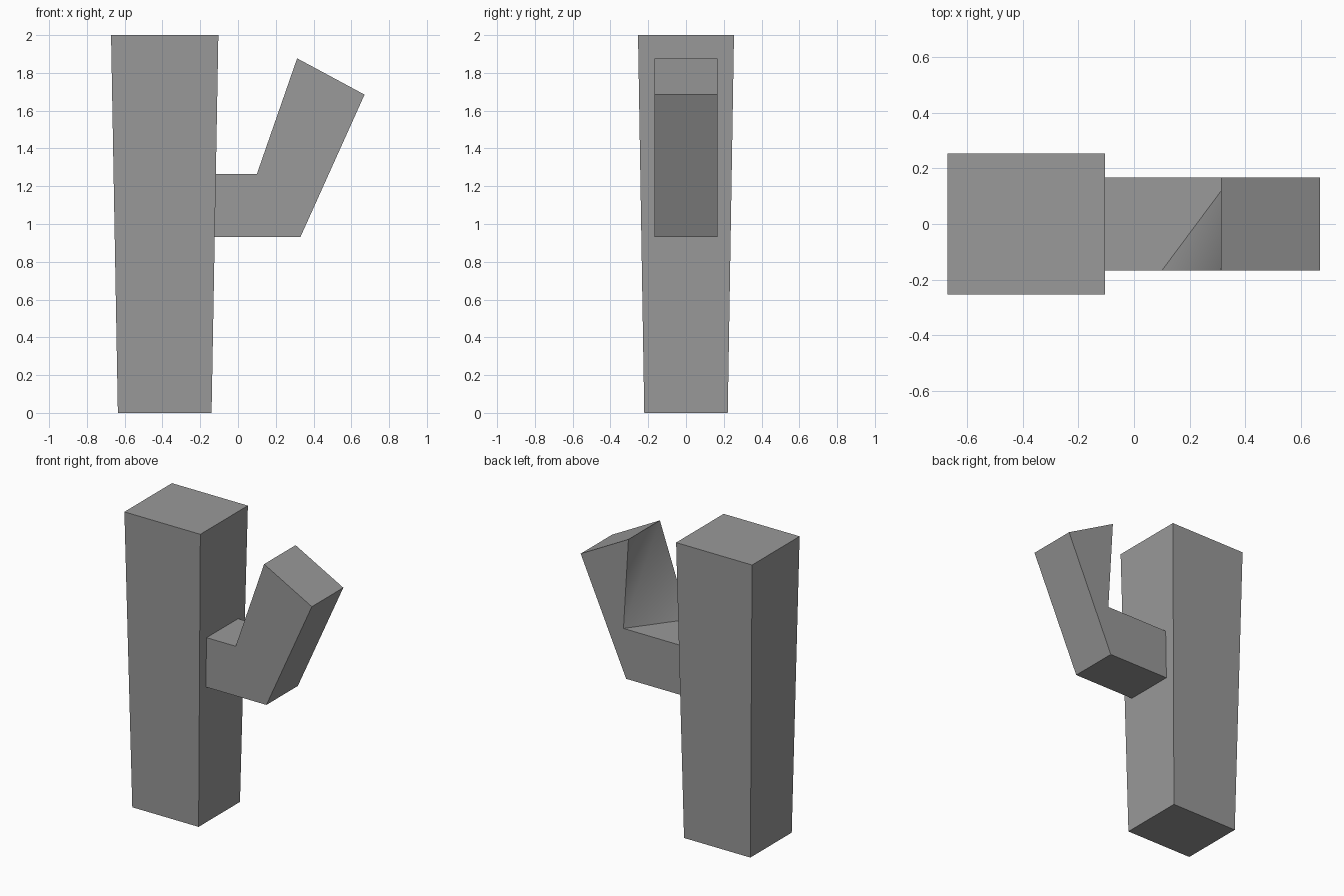
import bpy
import bmesh
import math

cube = bpy.data.objects.get("Cube")
if cube:
    bpy.data.objects.remove(cube, do_unlink=True)

grey = bpy.data.materials.new("plain_grey")
grey.use_nodes = True
colour = (0.32, 0.32, 0.32, 1)
grey.diffuse_color = colour
grey.node_tree.nodes["Principled BSDF"].inputs["Base Color"].default_value = colour


def finish(name, bm):
    """Turn a bmesh into a named grey object with crisp edges."""
    bmesh.ops.recalc_face_normals(bm, faces=bm.faces)
    mesh = bpy.data.meshes.new(name)
    bm.to_mesh(mesh)
    bm.free()
    mesh.materials.append(grey)
    obj = bpy.data.objects.new(name, mesh)
    bpy.context.collection.objects.link(obj)
    bpy.ops.object.select_all(action='DESELECT')
    obj.select_set(True)
    bpy.context.view_layer.objects.active = obj
    bpy.ops.object.shade_smooth_by_angle(angle=math.radians(50))
    return obj


# Trunk: a square column that widens towards the top
trunk_x = -0.388
bm = bmesh.new()
bmesh.ops.create_cube(bm, size=2)
for v in bm.verts:
    top = v.co.z > 0
    half_x, half_y = (0.284, 0.254) if top else (0.248, 0.221)
    v.co = (trunk_x + v.co.x * half_x, v.co.y * half_y, 2 if top else 0)
finish("trunk", bm)

# Arm: a bent slab whose inner corner is skewed from front to back
half_depth = 0.168
outline = [(-0.13, 0.93), (0.33, 0.93), (0.67, 1.685), (0.313, 1.877),
           (0.10, 1.265), (-0.13, 1.265)]
TIP, CORNER = 3, 4
bm = bmesh.new()
front = [bm.verts.new((x, -half_depth, z)) for x, z in outline]
back = [bm.verts.new((x, half_depth, z)) for x, z in outline]
back[CORNER].co.x = 0.35
bm.faces.new(front)
bm.faces.new(back[::-1])
for i in range(len(outline)):
    j = (i + 1) % len(outline)
    if i == TIP:
        # Twisted inner face, split along its ridge
        bm.faces.new((front[CORNER], back[CORNER], front[TIP]))
        bm.faces.new((back[CORNER], back[TIP], front[TIP]))
    else:
        bm.faces.new((front[i], back[i], back[j], front[j]))
finish("arm", bm)
